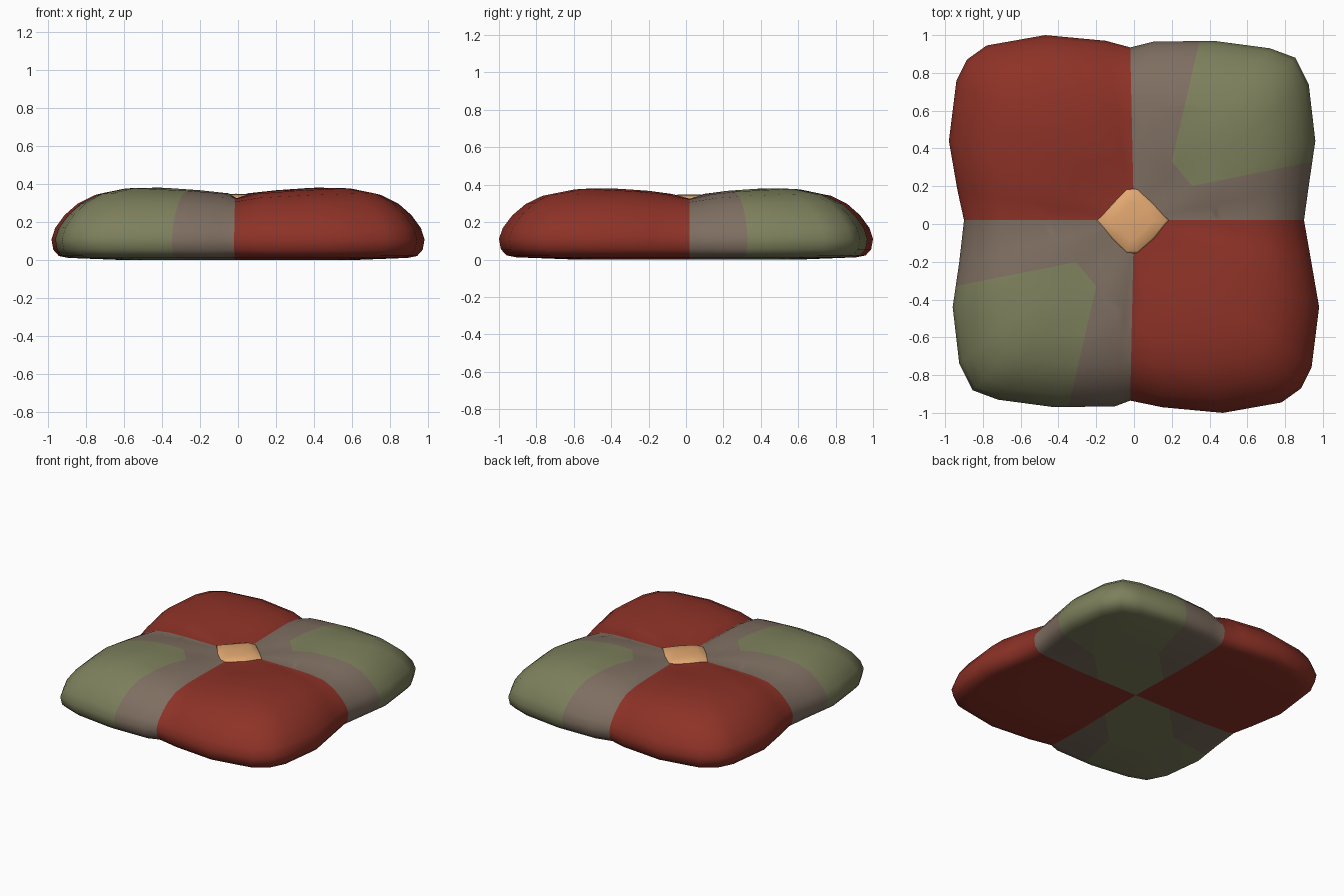
import bpy, bmesh, math
from mathutils import Vector

cube = bpy.data.objects.get("Cube")
if cube:
    bpy.data.objects.remove(cube, do_unlink=True)


def material(name, rgb):
    m = bpy.data.materials.new(name)
    m.use_nodes = True
    m.diffuse_color = (*rgb, 1)
    m.node_tree.nodes["Principled BSDF"].inputs["Base Color"].default_value = (*rgb, 1)
    return m


RED = material("brick red", (0.27, 0.032, 0.02))
BROWN = material("grey brown", (0.209, 0.156, 0.119))
GREEN = material("olive green", (0.205, 0.216, 0.107))
TAN = material("tan", (0.76, 0.392, 0.165))


def finish(bm, name, mats):
    bmesh.ops.remove_doubles(bm, verts=bm.verts, dist=0.0005)
    bmesh.ops.recalc_face_normals(bm, faces=bm.faces)
    for f in bm.faces:
        f.smooth = True
    mesh = bpy.data.meshes.new(name)
    bm.to_mesh(mesh)
    bm.free()
    for m in mats:
        mesh.materials.append(m)
    obj = bpy.data.objects.new(name, mesh)
    bpy.context.collection.objects.link(obj)
    return obj


# Outline of the cushion: four seam points with a lobe between each pair
seams = [(0.9, 0.02), (-0.02, 0.935), (-0.9, 0.02), (-0.02, -0.935)]
green_edge = [(0.925, 0.2), (0.96, 0.44), (0.925, 0.74), (0.855, 0.88),
              (0.72, 0.93), (0.42, 0.97), (0.1, 0.965)]
red_edge = [(-0.15, 0.97), (-0.47, 1.0), (-0.78, 0.945), (-0.885, 0.87),
            (-0.94, 0.76), (-0.98, 0.44), (-0.935, 0.18)]
outline = []
for k in range(4):
    sign = 1 if k < 2 else -1
    edge = red_edge if k % 2 else green_edge
    outline.append((*seams[k], 0.0, k))
    for i, (x, y) in enumerate(edge):
        outline.append((sign * x, sign * y, math.sin(math.pi * (i + 1) / 8) ** 0.8, k))

# Rings from the top centre over the rim to the base: scale, height, lobe swell
rings = [(0, 0.325, 0), (0.1, 0.325, 0), (0.2, 0.325, 0.008), (0.33, 0.325, 0.034),
         (0.48, 0.325, 0.056), (0.64, 0.322, 0.056), (0.77, 0.307, 0.045),
         (0.86, 0.268, 0.038), (0.93, 0.215, 0.028), (0.98, 0.16, 0.012),
         (1, 0.11, 0), (0.99, 0.055, 0), (0.96, 0.022, 0), (0.91, 0.012, 0),
         (0.6, 0.0, 0), (0.3, 0.0, 0), (0, 0.0, 0)]
bm = bmesh.new()
centre_y = 0.02
grid = []
for s, z, swell in rings:
    grid.append([bm.verts.new((s * x, centre_y + s * (y - centre_y), z + swell * b))
                 for x, y, b, _ in outline])
n = len(outline)
for a, b in zip(grid, grid[1:]):
    for i in range(n):
        j = (i + 1) % n
        f = bm.faces.new((a[i], a[j], b[j], b[i]))
        f.material_index = 0 if outline[i][3] % 2 else 1
bmesh.ops.remove_doubles(bm, verts=bm.verts, dist=0.0005)

# Cut the green patch borders into the two brown lobes
limits = [(Vector((1, -0.23, 0)), 0.124), (Vector((-0.2, 1, 0)), 0.14),
          (Vector((1.2, 1, 0)), 0.57)]
strip = [(Vector((1, -1, 0)), 0.31), (Vector((-1, 1, 0)), 0.31)]


def cut(normal, dist, sign, base):
    faces = [f for f in bm.faces if f.material_index
             and (f.calc_center_median().x + f.calc_center_median().y) * sign > 0
             and (not base or f.calc_center_median().z < 0.015)]
    geom = set(faces)
    for f in faces:
        geom.update(f.edges)
        geom.update(f.verts)
    bmesh.ops.bisect_plane(bm, geom=list(geom), dist=0.0001,
                           plane_co=normal * (sign * dist / normal.length_squared),
                           plane_no=normal)


for sign in (1, -1):
    for nrm, d in limits:
        cut(nrm, d, sign, False)
    for nrm, d in strip:
        cut(nrm, d, sign, True)

for f in bm.faces:
    if f.material_index:
        c = f.calc_center_median()
        p = c if c.x + c.y > 0 else -c
        patch = all(nrm.dot(p) > d for nrm, d in limits)
        under = c.z < 0.015 and abs(c.x - c.y) < 0.31
        f.material_index = 2 if patch or under else 1
finish(bm, "cushion", [RED, BROWN, GREEN])

# Diamond button in the middle
bm = bmesh.new()
diamond = [(0.2, 0), (0.12, 0.085), (0.03, 0.17), (-0.03, 0.17),
           (-0.11, 0.085), (-0.19, 0), (-0.11, -0.1), (-0.03, -0.18),
           (0.03, -0.18), (0.12, -0.1)]
loops = []
for s, z in [(0.94, 0.3), (1, 0.322), (0.9, 0.335), (0.55, 0.345), (0, 0.349)]:
    loops.append([bm.verts.new((s * x - 0.01, s * y + 0.02, z)) for x, y in diamond])
bm.faces.new(loops[0])
for a, b in zip(loops, loops[1:]):
    for i in range(len(diamond)):
        j = (i + 1) % len(diamond)
        bm.faces.new((a[i], a[j], b[j], b[i]))
finish(bm, "centre_button", [TAN])
